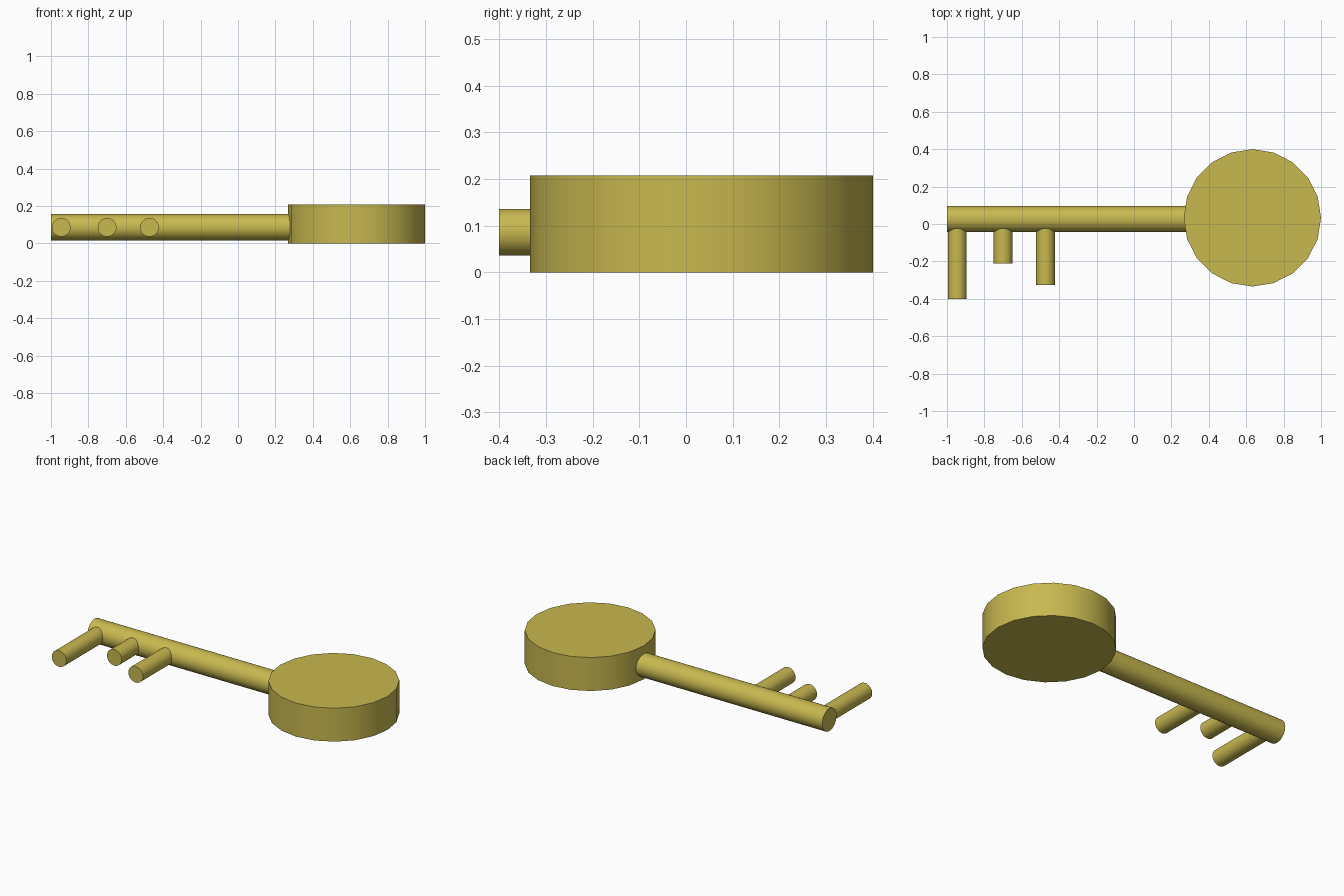
import bpy
from math import pi, radians
from mathutils import Vector

if "Cube" in bpy.data.objects:
    bpy.data.objects.remove(bpy.data.objects["Cube"])

brass = bpy.data.materials.new("brass")
brass.diffuse_color = (0.58, 0.48, 0.08, 1)
brass.use_nodes = True
brass.node_tree.nodes["Principled BSDF"].inputs["Base Color"].default_value = brass.diffuse_color


def rod(name, start, end, radius, sides):
    """Capped cylinder running from start to end."""
    a, b = Vector(start), Vector(end)
    axis = b - a
    bpy.ops.mesh.primitive_cylinder_add(
        vertices=sides, radius=radius, depth=axis.length, location=(a + b) / 2,
        rotation=axis.to_track_quat('Z', 'Y').to_euler())
    obj = bpy.context.object
    obj.name = name
    obj.data.materials.append(brass)
    bpy.ops.object.shade_smooth_by_angle(angle=radians(30))
    return obj


AXIS_Y, AXIS_Z = 0.026, 0.086

# Round handle disc
rod("handle_disc", (0.633, 0.033, 0), (0.633, 0.033, 0.207), 0.367, 20)

# Long shaft, its inner end buried in the disc
rod("shaft", (-1, AXIS_Y, AXIS_Z), (0.32, AXIS_Y, AXIS_Z), 0.07, 32)

# Three teeth of different lengths, rooted in the shaft
for name, x, tip_y in (("tooth_end", -0.945, -0.40),
                       ("tooth_middle", -0.70, -0.21),
                       ("tooth_inner", -0.473, -0.325)):
    rod(name, (x, AXIS_Y, AXIS_Z), (x, tip_y, AXIS_Z), 0.05, 32)
